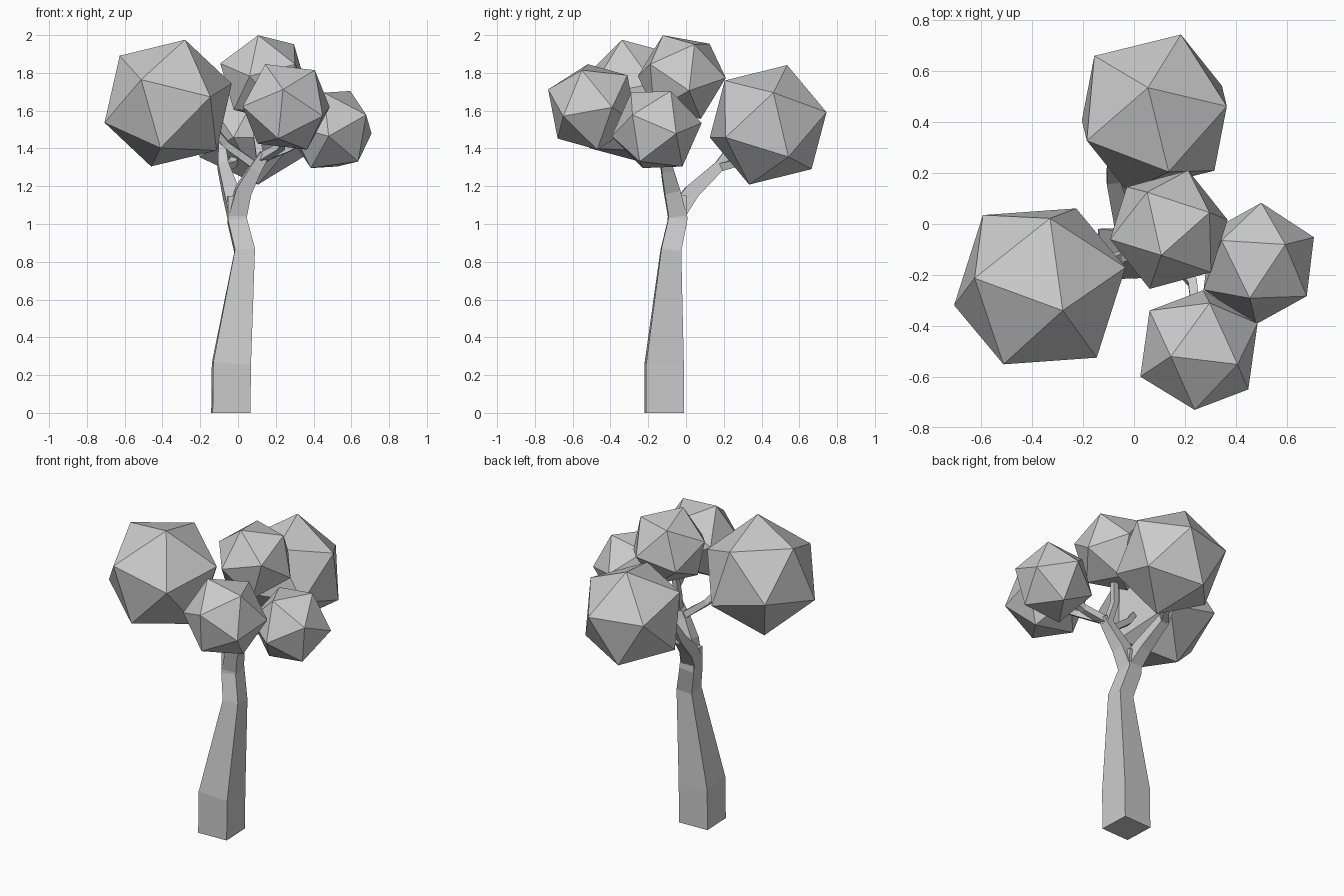
import bpy, bmesh
from mathutils import Vector, Matrix

if "Cube" in bpy.data.objects:
    bpy.data.objects.remove(bpy.data.objects["Cube"])


def to_object(bm, name):
    bmesh.ops.recalc_face_normals(bm, faces=bm.faces)
    mesh = bpy.data.meshes.new(name)
    bm.to_mesh(mesh)
    bm.free()
    obj = bpy.data.objects.new(name, mesh)
    bpy.context.collection.objects.link(obj)
    return obj


def frame(a, b):
    """Orthonormal frame from direction a and a neighbouring direction b."""
    a = Vector(a).normalized()
    b = Vector(b)
    e = (b - a * a.dot(b)).normalized()
    return Matrix((a, e, a.cross(e))).transposed()


def foliage(name, centre, r, up, side):
    """Icosahedron turned so two adjacent corners point along up and side."""
    bm = bmesh.new()
    bmesh.ops.create_icosphere(bm, subdivisions=1, radius=r)
    bm.verts.ensure_lookup_table()
    v = bm.verts[0]
    n = v.link_edges[0].other_vert(v)
    rot = frame(up, side) @ frame(v.co, n.co).transposed()
    bm.transform(Matrix.Translation(centre) @ rot.to_4x4())
    to_object(bm, name)


def limb(name, path):
    """Four-sided tapered limb through (x, y, z, half width) points."""
    bm = bmesh.new()
    pts = [Vector(p[:3]) for p in path]
    rings = []
    for i, p in enumerate(pts):
        if i == 0 and name == "trunk":
            t = Vector((0, 0, 1))
        else:
            t = Vector()
            if i > 0:
                t += (p - pts[i - 1]).normalized()
            if i < len(pts) - 1:
                t += (pts[i + 1] - p).normalized()
            t.normalize()
        ref = Vector((1, 0.04, 0)) if abs(t.x) < 0.75 else Vector((0, 0, 1))
        u = (ref - t * ref.dot(t)).normalized()
        w = t.cross(u)
        h = path[i][3]
        rings.append([bm.verts.new(p + u * a * h + w * b * h)
                      for a, b in ((-1, -1), (1, -1), (1, 1), (-1, 1))])
    for lo, hi in zip(rings, rings[1:]):
        # match corners so the limb does not twist
        k = min(range(4), key=lambda s: sum(
            (lo[j].co - hi[(j + s) % 4].co).length for j in range(4)))
        hi[:] = hi[k:] + hi[:k]
        for j in range(4):
            bm.faces.new((lo[j], lo[(j + 1) % 4], hi[(j + 1) % 4], hi[j]))
    bm.faces.new(rings[0][::-1])
    bm.faces.new(rings[-1])
    to_object(bm, name)


# Foliage clumps
foliage("foliage_left", (-.37, -.245, 1.64), .36, (.09, -.095, .335), (.335, .075, .10))
foliage("foliage_back", (.08, .435, 1.525), .333, (-.025, .10, .315), (.105, .31, .065))
foliage("foliage_top", (.137, -.022, 1.778), .245, (-.03, -.10, .22), (-.225, -.035, .065))
foliage("foliage_right", (.49, -.155, 1.50), .241, (.105, .075, .205), (.01, .235, .035))
foliage("foliage_front", (.255, -.495, 1.62), .253, (-.11, -.025, .225), (-.02, -.24, .10))

# Trunk and main forks
limb("trunk", [(-.038, -.115, 0, .1), (-.035, -.115, .26, .1),
               (.035, -.08, .86, .053), (-.005, -.045, 1.02, .05),
               (-.01, -.045, 1.15, .045)])
limb("back_branch", [(-.01, -.045, 1.06, .045), (-.04, .03, 1.17, .04),
                     (-.08, .18, 1.31, .028), (-.085, .25, 1.42, .018)])
limb("right_branch", [(-.005, -.045, 1.04, .048), (.03, -.075, 1.18, .042),
                      (.09, -.1, 1.29, .032), (.14, -.11, 1.37, .026)])

# Twigs reaching into the clumps
limb("back_twig", [(-.08, .18, 1.3, .022), (-.03, .25, 1.32, .02), (.02, .34, 1.4, .018)])
limb("right_twig", [(.13, -.11, 1.35, .022), (.26, -.15, 1.4, .02), (.38, -.155, 1.46, .016)])
limb("front_twig", [(.13, -.11, 1.35, .022), (.23, -.23, 1.41, .018), (.25, -.4, 1.52, .015)])
limb("top_twig", [(.12, -.1, 1.33, .02), (.1, -.06, 1.46, .018), (.12, -.04, 1.66, .016)])
limb("left_twig", [(.1, -.1, 1.3, .02), (-.06, -.13, 1.42, .018), (-.15, -.17, 1.53, .015)])
